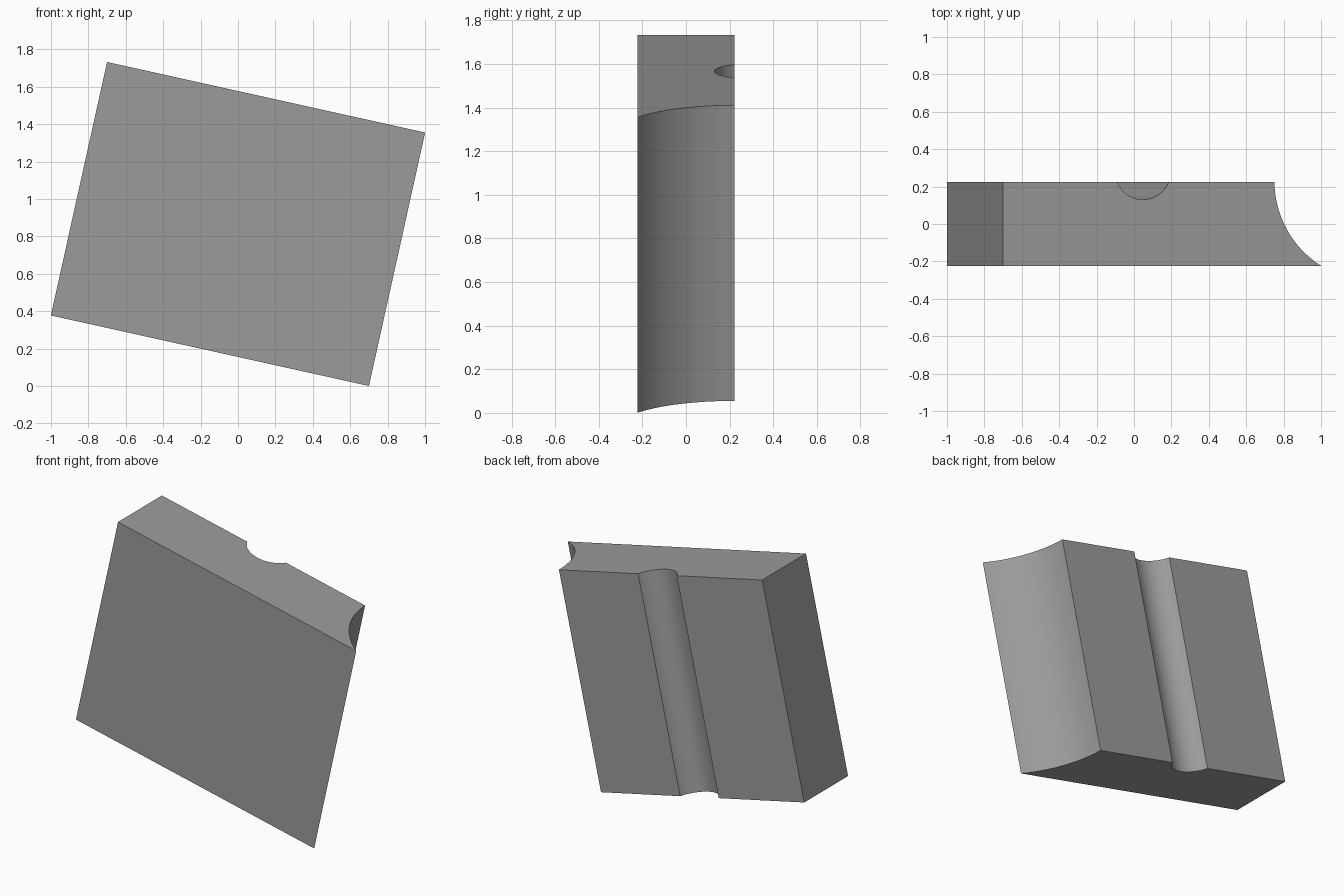
import bpy, bmesh, math
from mathutils import Vector, Matrix

if "Cube" in bpy.data.objects:
    bpy.data.objects.remove(bpy.data.objects["Cube"])

WIDTH, HEIGHT, DEPTH, TILT = 1.742, 1.388, 0.447, math.radians(12.5)
half_w, half_d = WIDTH / 2, DEPTH / 2


def arc(a, b, sagitta, steps):
    """Points from a to b on a circular arc bulging left of the direction of travel."""
    a, b = Vector(a), Vector(b)
    chord = b - a
    left = Vector((-chord.y, chord.x)).normalized()
    radius = ((chord.length / 2) ** 2 + sagitta ** 2) / (2 * sagitta)
    centre = (a + b) / 2 + left * (sagitta - radius)
    sweep = 2 * math.asin(chord.length / 2 / radius)
    start = a - centre
    points = []
    for i in range(steps + 1):
        t = -sweep * i / steps
        c, s = math.cos(t), math.sin(t)
        points.append(centre + Vector((start.x * c - start.y * s,
                                       start.x * s + start.y * c)))
    return points


# Cross-section: flat front, hollowed right side, round groove in the back
groove_left, groove_right = 0.625 - half_w, 0.907 - half_w
profile = [Vector((-half_w, -half_d))]
profile += arc((half_w, -half_d), (half_w - 0.256, half_d), 0.066, 32)
groove = arc((groove_right, half_d), (groove_left, half_d), 0.093, 32)
profile += groove
profile.append(Vector((-half_w, half_d)))

# Extrude the section upward, then lean the block to the right
bm = bmesh.new()
base = bm.faces.new([bm.verts.new((p.x, p.y, -HEIGHT / 2)) for p in profile])
result = bmesh.ops.extrude_face_region(bm, geom=[base])
top = [v for v in result["geom"] if isinstance(v, bmesh.types.BMVert)]
bmesh.ops.translate(bm, verts=top, vec=(0, 0, HEIGHT))
bmesh.ops.recalc_face_normals(bm, faces=bm.faces)
bm.transform(Matrix.Rotation(TILT, 4, 'Y'))
lowest = min(v.co.z for v in bm.verts)
bm.transform(Matrix.Translation((0, 0, -lowest)))

mesh = bpy.data.meshes.new("grooved_block")
bm.to_mesh(mesh)
bm.free()
block = bpy.data.objects.new("grooved_block", mesh)
bpy.context.collection.objects.link(block)

# Plain grey finish
grey = bpy.data.materials.new("grey")
grey.diffuse_color = (0.33, 0.33, 0.33, 1)
grey.use_nodes = True
grey.node_tree.nodes["Principled BSDF"].inputs["Base Color"].default_value = grey.diffuse_color
mesh.materials.append(grey)

# Smooth curved walls with sharp corners
bpy.context.view_layer.objects.active = block
block.select_set(True)
bpy.ops.object.shade_smooth_by_angle(angle=math.radians(25))
